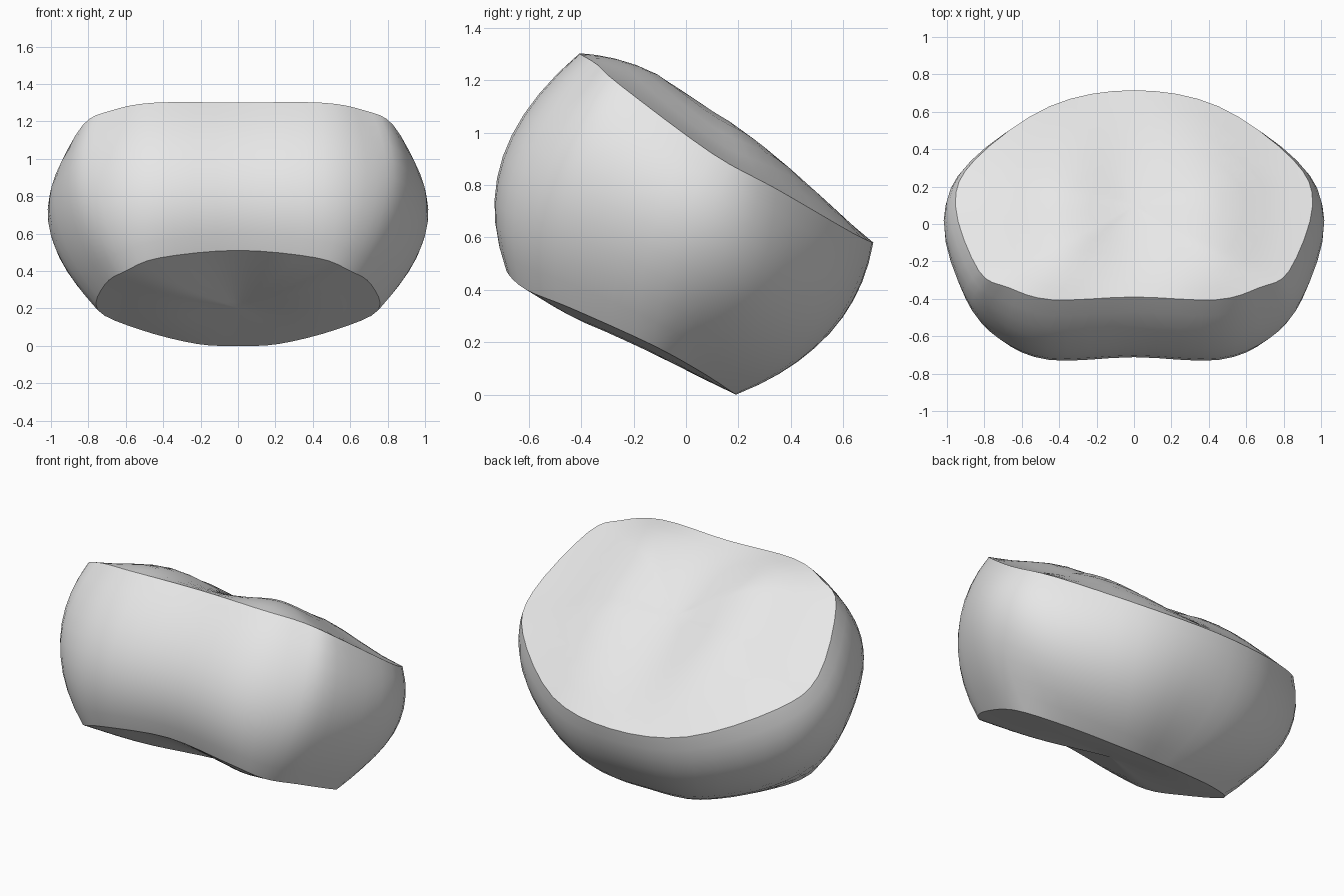
import bpy
import bmesh
import math
from mathutils import Vector

cube = bpy.data.objects.get("Cube")
if cube:
    bpy.data.objects.remove(cube, do_unlink=True)

# Stations from front centre round to back centre: lower rim, widest wall, upper rim
stations = [
    ((0, -.67, .51), (0, -.68, .92), (0, -.39, 1.3)),
    ((.42, -.685, .47), (.46, -.695, .9), (.44, -.405, 1.3)),
    ((.6, -.61, .4), (.74, -.585, .84), (.67, -.34, 1.26)),
    ((.71, -.44, .33), (.9, -.4, .77), (.83, -.25, 1.18)),
    ((.75, -.13, .19), (1, -.03, .59), (.955, .1, .92)),
    ((.52, .06, .085), (.84, .26, .4), (.85, .345, .785)),
    ((.22, .175, .01), (.42, .49, .25), (.45, .63, .62)),
    ((0, .19, 0), (0, .55, .235), (0, .715, .58)),
]
SUBDIVISIONS = 4
WALL_STEPS = 10
CAP_STEPS = 8


def closed_spline(points):
    """Smooth closed loop through the points (Catmull-Rom)."""
    loop = []
    count = len(points)
    for i in range(count):
        a, b, c, d = (points[(i + k) % count] for k in (-1, 0, 1, 2))
        for step in range(SUBDIVISIONS):
            t = step / SUBDIVISIONS
            loop.append(b + (c - a) * t / 2
                        + (a * 2 - b * 5 + c * 4 - d) * t ** 2 / 2
                        + (b * 3 - a - c * 3 + d) * t ** 3 / 2)
    return loop


def mirrored_loop(level):
    half = [Vector(station[level]) for station in stations]
    other = [Vector((-p.x, p.y, p.z)) for p in half[-2:0:-1]]
    return closed_spline(half + other)


def bridge(bm, lower, upper):
    count = len(lower)
    for i in range(count):
        j = (i + 1) % count
        bm.faces.new((lower[i], lower[j], upper[j], upper[i]))


def add_cap(bm, rim, centre, dome, lobes):
    """Close a rim with a dome that swells into a left and a right lobe."""
    def place(point, radius):
        swell = dome + lobes * math.sin(3.5 * point.x) ** 2
        return point + Vector((0, 0, swell * (1 - radius ** 2)))

    previous = rim
    for step in range(CAP_STEPS - 1, 0, -1):
        radius = step / CAP_STEPS
        ring = [bm.verts.new(place(centre.lerp(v.co, radius), radius)) for v in rim]
        bridge(bm, previous, ring)
        previous = ring
    tip = bm.verts.new(place(centre, 0))
    for i, vert in enumerate(previous):
        bm.faces.new((vert, previous[(i + 1) % len(previous)], tip))


bm = bmesh.new()

# Bulging side wall
bottom, middle, top = (mirrored_loop(level) for level in range(3))
rings = []
for step in range(WALL_STEPS + 1):
    t = step / WALL_STEPS
    rings.append([
        bm.verts.new(b * (1 - t) * (1 - 2 * t) + m * 4 * t * (1 - t) + u * t * (2 * t - 1))
        for b, m, u in zip(bottom, middle, top)])
for lower, upper in zip(rings, rings[1:]):
    bridge(bm, lower, upper)

# Upper and lower caps
add_cap(bm, rings[-1], Vector((0, .1, .96)), .07, .1)
add_cap(bm, rings[0], Vector((0, -.2, .21)), -.01, -.025)

# Smooth faces with crisp rims
bmesh.ops.recalc_face_normals(bm, faces=bm.faces)
for face in bm.faces:
    face.smooth = True
for rim in (rings[0], rings[-1]):
    for i, vert in enumerate(rim):
        bm.edges.get((vert, rim[i - 1])).smooth = False

mesh = bpy.data.meshes.new("disc_body")
bm.to_mesh(mesh)
bm.free()
disc = bpy.data.objects.new("disc_body", mesh)
bpy.context.collection.objects.link(disc)

# Single plain grey
grey = bpy.data.materials.new("light_grey")
grey.use_nodes = True
colour = (.8, .8, .8, 1)
grey.diffuse_color = colour
grey.node_tree.nodes["Principled BSDF"].inputs["Base Color"].default_value = colour
mesh.materials.append(grey)
